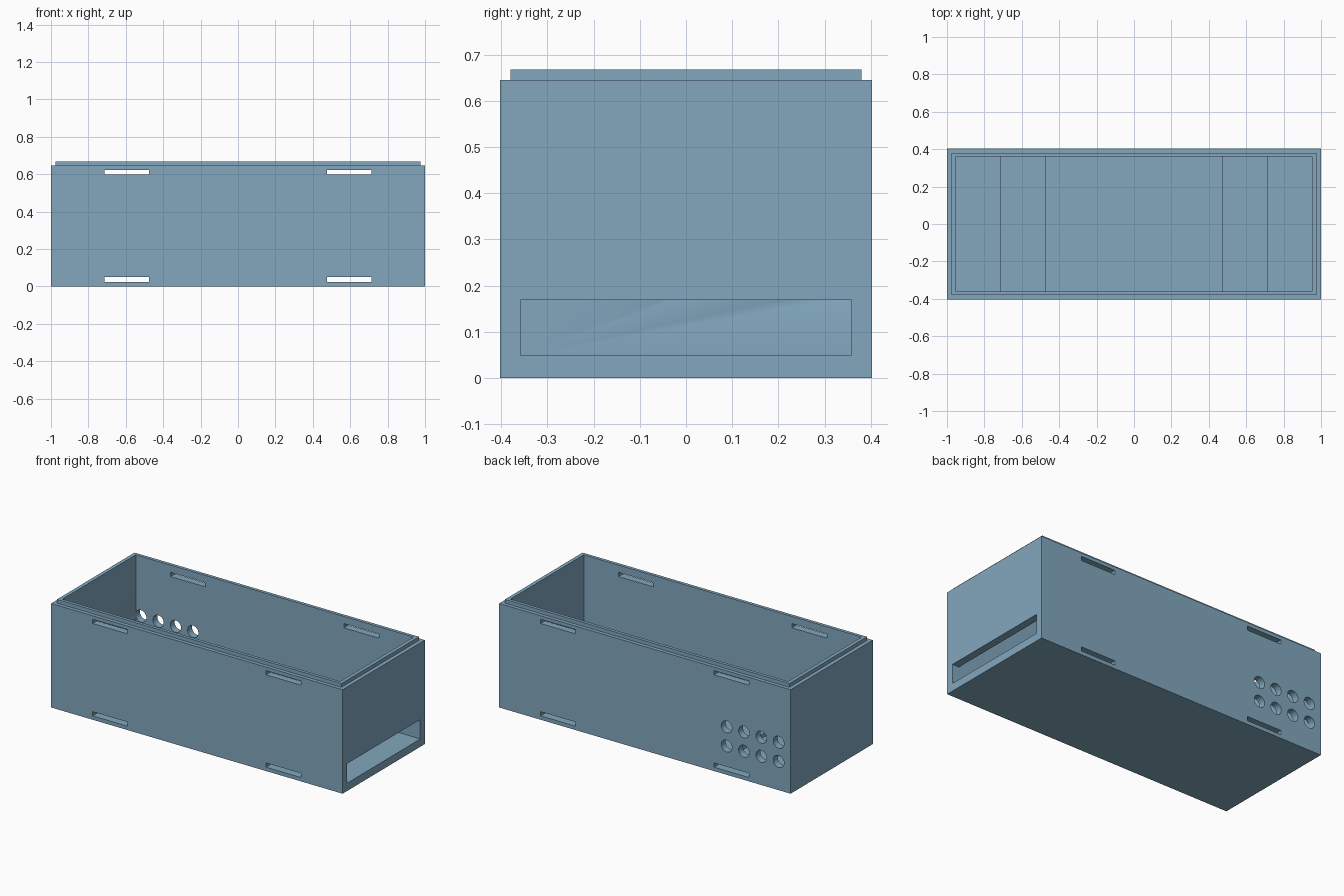
import bpy, bmesh, math
from mathutils import Matrix

if "Cube" in bpy.data.objects:
    bpy.data.objects.remove(bpy.data.objects["Cube"])

blue = bpy.data.materials.new("muted_blue")
blue.diffuse_color = (0.223, 0.387, 0.515, 1)
blue.use_nodes = True
blue.node_tree.nodes["Principled BSDF"].inputs["Base Color"].default_value = blue.diffuse_color


def make_object(name, bm):
    bmesh.ops.recalc_face_normals(bm, faces=bm.faces)
    mesh = bpy.data.meshes.new(name)
    bm.to_mesh(mesh)
    bm.free()
    mesh.materials.append(blue)
    obj = bpy.data.objects.new(name, mesh)
    bpy.context.collection.objects.link(obj)
    return obj


def add_block(bm, x0, x1, y0, y1, z0, z1):
    m = Matrix.Translation(((x0 + x1) / 2, (y0 + y1) / 2, (z0 + z1) / 2))
    m = m @ Matrix.Diagonal((x1 - x0, y1 - y0, z1 - z0, 1))
    bmesh.ops.create_cube(bm, size=1, matrix=m)


# Open case: rectangular rings (half x, half y, z) from underside, over the lip, to the floor
rings = [(1, 0.403, 0), (1, 0.403, 0.645), (0.976, 0.38, 0.645),
         (0.976, 0.38, 0.668), (0.953, 0.36, 0.668), (0.953, 0.36, 0.048)]
bm = bmesh.new()
loops = [[bm.verts.new((sx * x, sy * y, z))
          for sx, sy in ((-1, -1), (1, -1), (1, 1), (-1, 1))] for x, y, z in rings]
for a, b in zip(loops, loops[1:]):
    for i in range(4):
        j = (i + 1) % 4
        bm.faces.new((a[i], a[j], b[j], b[i]))
bm.faces.new(loops[0])
bm.faces.new(loops[-1])
case = make_object("case", bm)

# Strap slots through front and back, and the window in the right end
bm = bmesh.new()
for x0, x1 in ((-0.715, -0.475), (0.475, 0.715)):
    for z0, z1 in ((0.024, 0.05), (0.597, 0.623)):
        add_block(bm, x0, x1, -0.6, 0.6, z0, z1)
add_block(bm, 0.9, 1.1, -0.358, 0.358, 0.0485, 0.169)
slots = make_object("slot_cutter", bm)

# Two rows of round holes in the back wall
bm = bmesh.new()
for i in range(4):
    for z in (0.178, 0.297):
        m = Matrix.Translation((-0.918 + 0.119 * i, 0.4, z)) @ Matrix.Rotation(math.pi / 2, 4, 'X')
        bmesh.ops.create_cone(bm, cap_ends=True, segments=32, radius1=0.037,
                              radius2=0.037, depth=0.2, matrix=m)
holes = make_object("hole_cutter", bm)

for cutter in (slots, holes):
    mod = case.modifiers.new(cutter.name, 'BOOLEAN')
    mod.operation = 'DIFFERENCE'
    mod.solver = 'EXACT'
    mod.object = cutter
    cutter.hide_render = True
    cutter.hide_set(True)

# Smooth the hole walls, keep the box edges sharp
bpy.context.view_layer.objects.active = case
case.select_set(True)
for mod in list(case.modifiers):
    bpy.ops.object.modifier_apply(modifier=mod.name)
bpy.ops.object.shade_smooth_by_angle(angle=math.radians(30))
